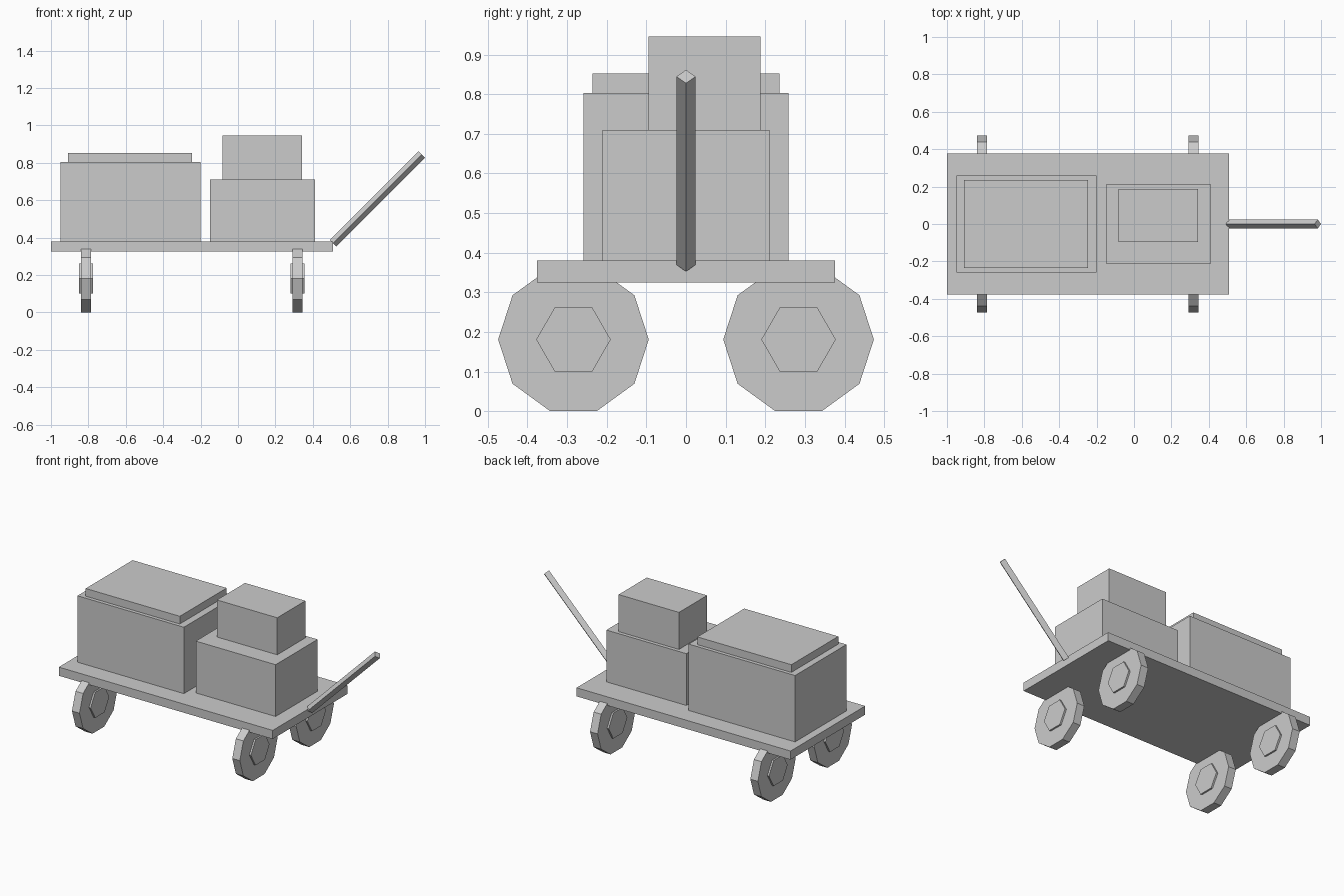
import bpy
from math import radians

cube = bpy.data.objects.get("Cube")
if cube:
    bpy.data.objects.remove(cube, do_unlink=True)

grey = bpy.data.materials.new("plain grey")
grey.use_nodes = True
colour = (0.6, 0.6, 0.6, 1)
grey.diffuse_color = colour
grey.node_tree.nodes["Principled BSDF"].inputs["Base Color"].default_value = colour


def finish(name):
    obj = bpy.context.object
    obj.name = obj.data.name = name
    obj.data.materials.append(grey)
    return obj


def box(name, low, high):
    """Box between two opposite corners."""
    centre = [(a + b) / 2 for a, b in zip(low, high)]
    bpy.ops.mesh.primitive_cube_add(size=1, location=centre)
    obj = finish(name)
    obj.scale = [b - a for a, b in zip(low, high)]
    bpy.ops.object.transform_apply(location=False, rotation=False, scale=True)
    return obj


def prism(name, sides, radius, length, centre, tilt):
    """Flat-sided bar whose axis leans from z towards +x."""
    bpy.ops.mesh.primitive_cylinder_add(vertices=sides, radius=radius, depth=length,
                                        location=centre, rotation=(0, radians(tilt), 0))
    return finish(name)


# Flat deck of the cart
DECK_TOP = 0.38
box("deck", (-1, -0.376, 0.325), (0.508, 0.376, DECK_TOP))

# Cargo: a lidded crate and two stacked boxes
box("large_crate", (-0.95, -0.259, DECK_TOP), (-0.2, 0.259, 0.803))
box("crate_lid", (-0.908, -0.236, 0.803), (-0.245, 0.236, 0.852))
box("lower_box", (-0.15, -0.211, DECK_TOP), (0.413, 0.211, 0.71))
box("upper_box", (-0.082, -0.095, 0.71), (0.343, 0.188, 0.946))

# Four wheels with hubs showing on both sides
for end, x in (("right", -0.812), ("left", 0.318)):
    for side, y in (("front", -0.284), ("back", 0.284)):
        centre = (x, y, 0.181)
        prism(f"{side}_{end}_wheel", 10, 0.19, 0.053, centre, 90)
        prism(f"{side}_{end}_hub", 6, 0.094, 0.075, centre, 90)

# Slanted square pull handle
prism("pull_handle", 4, 0.024, 0.672, (0.745, 0, 0.607), 45)
